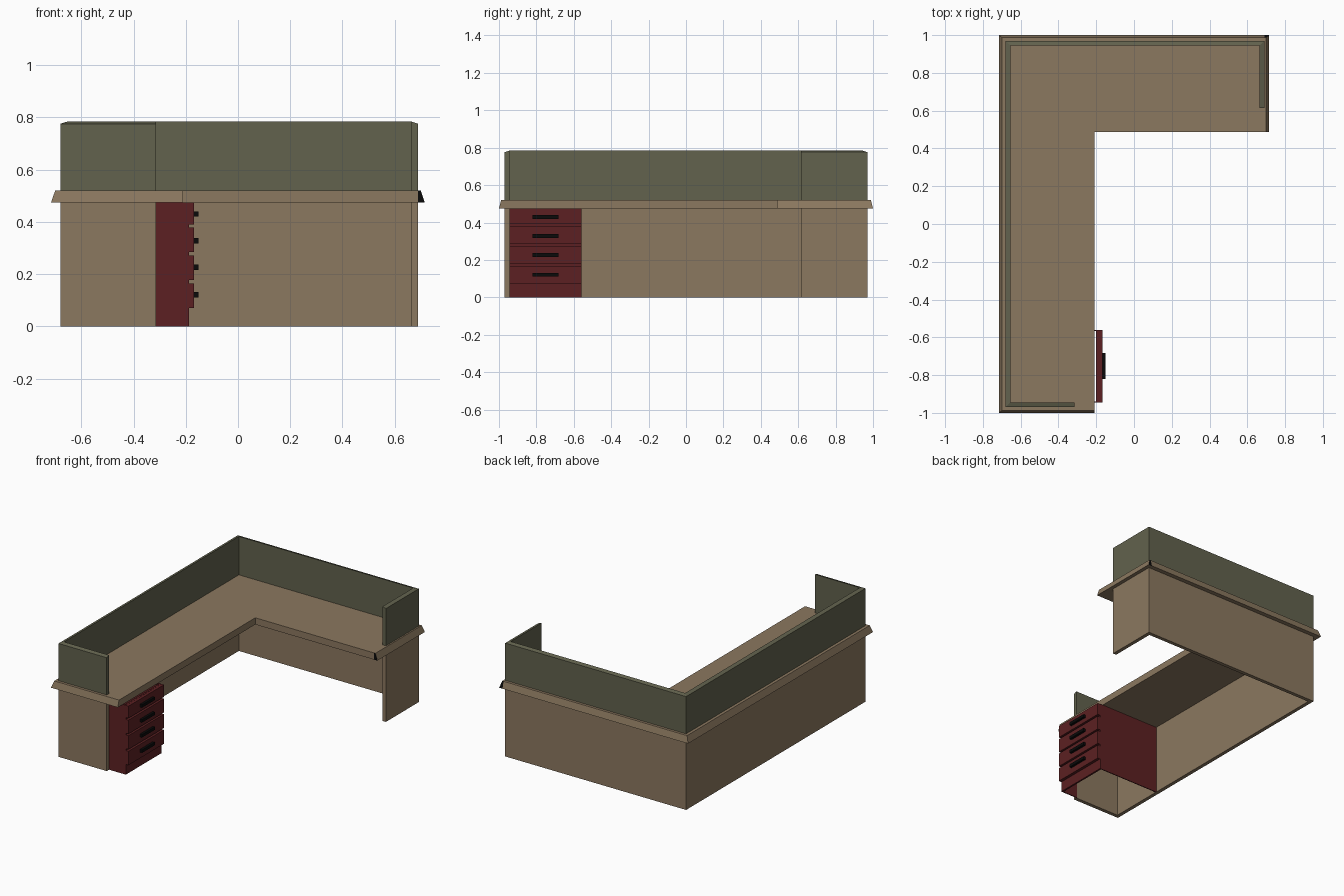
import bpy, bmesh

if "Cube" in bpy.data.objects:
    bpy.data.objects.remove(bpy.data.objects["Cube"])


def material(name, rgb):
    m = bpy.data.materials.new(name)
    m.diffuse_color = (*rgb, 1)
    m.use_nodes = True
    m.node_tree.nodes["Principled BSDF"].inputs["Base Color"].default_value = m.diffuse_color
    return m


TAN = material("tan wood", (0.26, 0.188, 0.115))
GREEN = material("olive fabric", (0.122, 0.122, 0.075))
RED = material("dark red", (0.107, 0.0145, 0.016))
BLACK = material("black", (0.003, 0.003, 0.003))


def make(name, bm, *mats):
    bmesh.ops.recalc_face_normals(bm, faces=bm.faces[:])
    me = bpy.data.meshes.new(name)
    bm.to_mesh(me)
    bm.free()
    for m in mats:
        me.materials.append(m)
    ob = bpy.data.objects.new(name, me)
    bpy.context.collection.objects.link(ob)
    return ob


def loft(name, low, high, *mats, end_rule=None):
    """Solid between two 3D outlines with matching points."""
    bm = bmesh.new()
    a = [bm.verts.new(p) for p in low]
    b = [bm.verts.new(p) for p in high]
    n = len(a)
    bm.faces.new(a[::-1])
    bm.faces.new(b)
    for i in range(n):
        j = (i + 1) % n
        bm.faces.new((a[i], a[j], b[j], b[i]))
    return make(name, bm, *mats)


def box(name, x0, x1, y0, y1, z0, z1, mat):
    ring = [(x0, y0), (x1, y0), (x1, y1), (x0, y1)]
    return loft(name, [(*p, z0) for p in ring], [(*p, z1) for p in ring], mat)


OUTER = [(-0.315, -0.97), (-0.68, -0.97), (-0.68, 0.97), (0.69, 0.97), (0.69, 0.615)]
INNER = [(-0.315, -0.945), (-0.655, -0.945), (-0.655, 0.945), (0.665, 0.945), (0.665, 0.615)]


def wall(name, z0, z_out, z_in, mat):
    """Thin wall following the outside of the desk."""
    bm = bmesh.new()
    rows = [[bm.verts.new((*o, z0)), bm.verts.new((*o, z_out)),
             bm.verts.new((*i, z_in)), bm.verts.new((*i, z0))]
            for o, i in zip(OUTER, INNER)]
    for r, s in zip(rows, rows[1:]):
        for k in range(4):
            m = (k + 1) % 4
            bm.faces.new((r[k], r[m], s[m], s[k]))
    bm.faces.new(rows[0])
    bm.faces.new(rows[-1])
    return make(name, bm, mat)


# Lower panels and upper privacy screen
wall("lower_panels", 0, 0.475, 0.475, TAN)
wall("privacy_screen", 0.52, 0.776, 0.784, GREEN)

# L-shaped worktop with sloping outer edges
ZB, ZT = 0.475, 0.521
low = [(-0.716, -1.0), (-0.21, -1.0), (-0.21, 0.487), (0.69, 0.487), (0.69, 1.0), (-0.716, 1.0)]
high = [(-0.70, -0.988), (-0.21, -0.988), (-0.21, 0.487), (0.69, 0.487), (0.69, 0.988), (-0.70, 0.988)]
loft("worktop", [(*p, ZB) for p in low], [(*p, ZT) for p in high], TAN)

# Right edge lip with black ends
low = [(0.69, 0.487), (0.715, 0.487), (0.715, 1.0), (0.69, 1.0)]
high = [(0.69, 0.487), (0.70, 0.487), (0.70, 0.988), (0.69, 0.988)]
lip = loft("worktop_lip", [(*p, ZB) for p in low], [(*p, ZT) for p in high], TAN, BLACK)
for f in lip.data.polygons:
    if abs(f.normal.y) > 0.8:
        f.material_index = 1

# Drawer cabinet, open underneath
box("cabinet_inner_side", -0.655, -0.19, -0.566, -0.56, 0, 0.475, RED)
box("cabinet_outer_side", -0.315, -0.19, -0.945, -0.939, 0, 0.475, RED)
box("cabinet_front", -0.2, -0.188, -0.944, -0.561, 0, 0.475, RED)

# Four drawers with handles
for i, (z0, z1, zh) in enumerate([(0.07, 0.165, 0.121), (0.178, 0.272, 0.226),
                                  (0.284, 0.378, 0.328), (0.391, 0.474, 0.43)]):
    box(f"drawer_front_{i + 1}", -0.19, -0.168, -0.945, -0.56, z0, z1, RED)
    box(f"drawer_handle_{i + 1}", -0.17, -0.152, -0.82, -0.682, zh - 0.01, zh + 0.01, BLACK)
